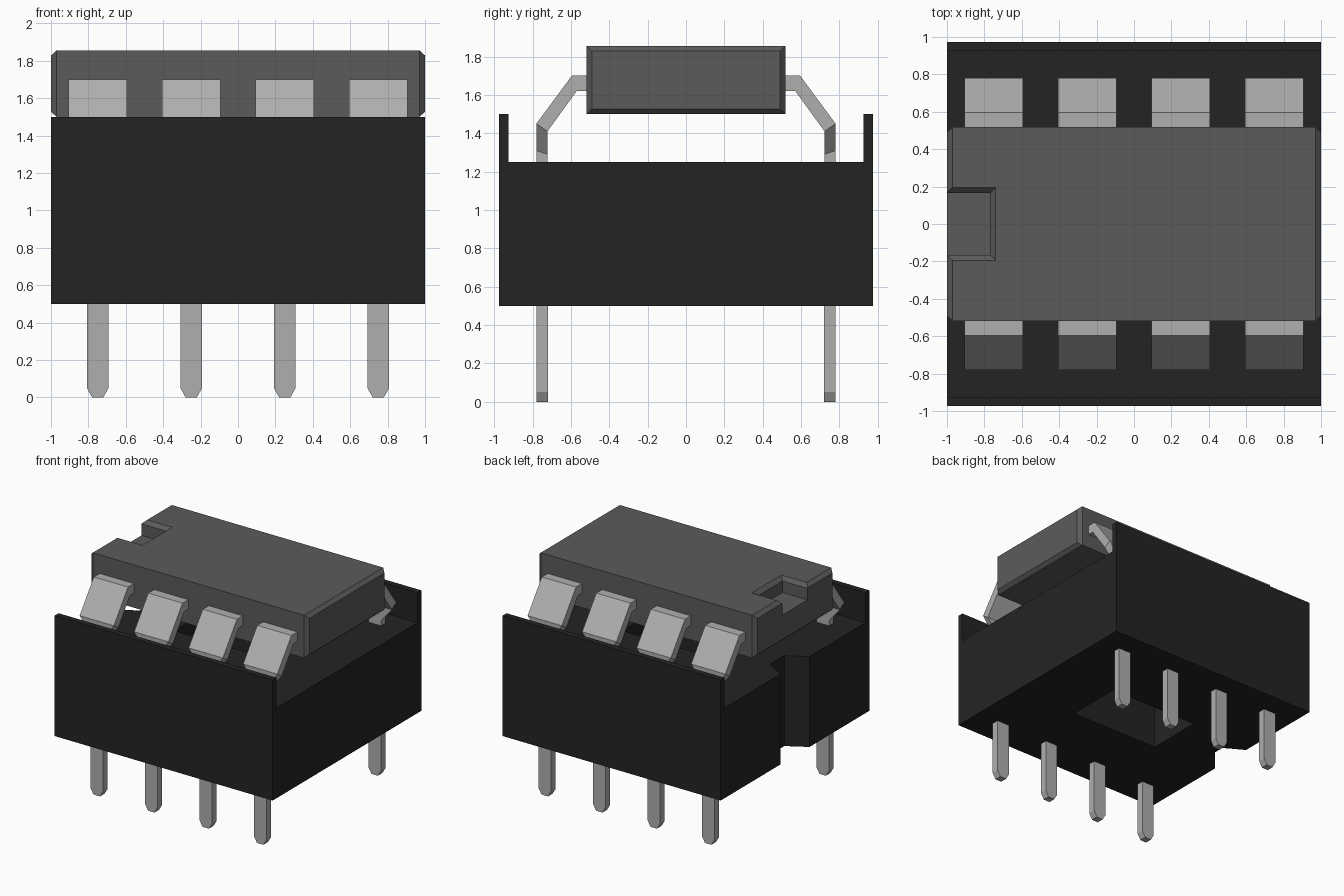
import bpy, bmesh, math

cube = bpy.data.objects.get("Cube")
if cube:
    bpy.data.objects.remove(cube, do_unlink=True)


def material(name, value):
    m = bpy.data.materials.new(name)
    m.use_nodes = True
    colour = (value, value, value, 1)
    m.diffuse_color = colour
    m.node_tree.nodes["Principled BSDF"].inputs["Base Color"].default_value = colour
    return m


BLACK = material("socket_black", 0.0175)
GREY = material("chip_grey", 0.105)
METAL = material("pin_metal", 0.43)


def loft(name, rings, mat):
    """Skin a closed solid through rings of equal point count."""
    bm = bmesh.new()
    loops = [[bm.verts.new(p) for p in ring] for ring in rings]
    n = len(loops[0])
    for a, b in zip(loops, loops[1:]):
        for i in range(n):
            j = (i + 1) % n
            bm.faces.new((a[i], a[j], b[j], b[i]))
    bm.faces.new(loops[0])
    bm.faces.new(loops[-1])
    bmesh.ops.recalc_face_normals(bm, faces=bm.faces)
    mesh = bpy.data.meshes.new(name)
    bm.to_mesh(mesh)
    bm.free()
    mesh.materials.append(mat)
    obj = bpy.data.objects.new(name, mesh)
    bpy.context.collection.objects.link(obj)
    return obj


def rect_z(x0, x1, y0, y1, z):
    return [(x0, y0, z), (x1, y0, z), (x1, y1, z), (x0, y1, z)]


def cut(obj, cutter):
    """Subtract the cutter, then discard it."""
    mod = obj.modifiers.new("cut", 'BOOLEAN')
    mod.operation = 'DIFFERENCE'
    mod.solver = 'EXACT'
    mod.object = cutter
    bpy.context.view_layer.objects.active = obj
    bpy.ops.object.modifier_apply(modifier=mod.name)
    bpy.data.objects.remove(cutter, do_unlink=True)


# Socket: U-shaped profile run along x
W, T = 0.974, 0.05
profile = [(-W, 0.5), (W, 0.5), (W, 1.5), (W - T, 1.5), (W - T, 1.25),
           (-W + T, 1.25), (-W + T, 1.5), (-W, 1.5)]
socket = loft("socket", [[(x, y, z) for y, z in profile] for x in (-1, 1)], BLACK)

# Central opening through the socket
cut(socket, loft("opening_cutter",
                 [rect_z(-0.415, 0.415, -0.24, 0.24, z) for z in (0.4, 1.4)], BLACK))

# Half-hexagon key notch in the socket end
hexagon = [(-1 + 0.19 * math.sin(math.radians(a)), 0.19 * math.cos(math.radians(a)))
           for a in range(0, 360, 60)]
cut(socket, loft("key_cutter", [[(x, y, z) for x, y in hexagon] for z in (0.4, 1.4)], BLACK))

# Chip body with chamfered ends
Z0, Z1, Y, C = 1.5, 1.855, 0.518, 0.027


def chip_ring(x, inset):
    y, lo, hi = Y - inset, Z0 + inset, Z1 - inset
    return [(x, -y, lo), (x, y, lo), (x, y, hi), (x, -y, hi)]


chip = loft("chip_body", [chip_ring(-1, C), chip_ring(-0.97, 0),
                          chip_ring(0.97, 0), chip_ring(1, C)], GREY)

# Orientation notch with a bevelled rim
cut(chip, loft("chip_notch_cutter",
               [rect_z(-1.2, -0.77 + g, -0.165 - g, 0.165 + g, z)
                for z, g in ((1.73, 0), (1.825, 0), (1.885, 0.06))], GREY))

# Chip leads: outer and inner (y, z) of each station, and half width
LEAD = [((0.48, 1.70), (0.48, 1.62), 0.157),
        ((0.595, 1.70), (0.57, 1.62), 0.157),
        ((0.78, 1.45), (0.722, 1.41), 0.157),
        ((0.78, 1.31), (0.722, 1.29), 0.057),
        ((0.78, 1.20), (0.722, 1.20), 0.057)]
# Socket pins: height, half width
PIN = [(0, 0.03), (0.05, 0.058), (0.6, 0.058)]

for side, s in (("front", -1), ("back", 1)):
    for i in range(4):
        cx = -0.75 + 0.5 * i
        loft(f"{side}_lead_{i + 1}",
             [[(cx - h, s * o[0], o[1]), (cx + h, s * o[0], o[1]),
               (cx + h, s * n[0], n[1]), (cx - h, s * n[0], n[1])]
              for o, n, h in LEAD], METAL)
        loft(f"{side}_pin_{i + 1}",
             [rect_z(cx - h, cx + h, s * 0.75 - 0.03, s * 0.75 + 0.03, z)
              for z, h in PIN], METAL)
